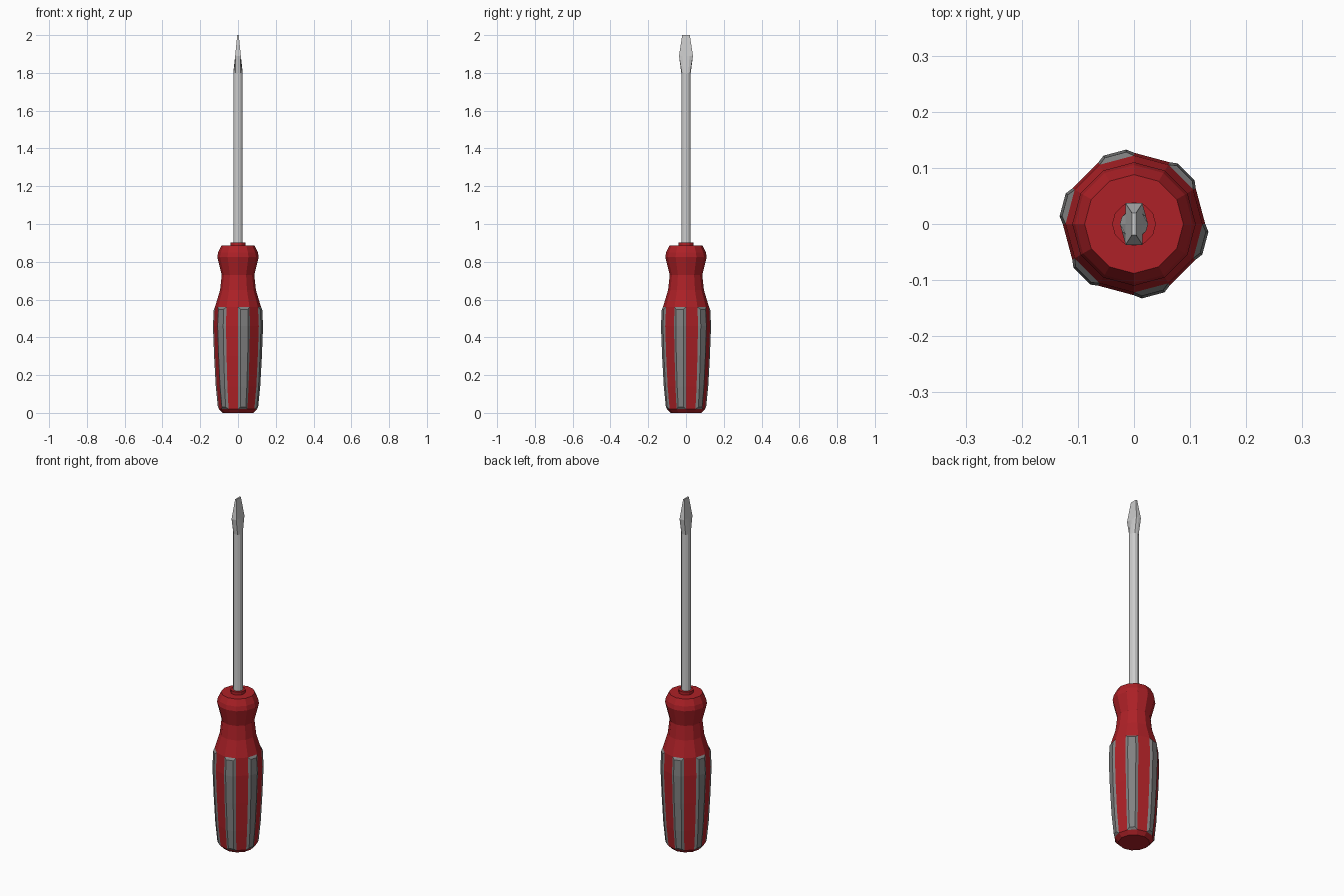
import bpy, bmesh
from math import sin, cos, pi

if "Cube" in bpy.data.objects:
    bpy.data.objects.remove(bpy.data.objects["Cube"])

SIDES = 12


def material(name, rgb):
    m = bpy.data.materials.new(name)
    m.diffuse_color = (*rgb, 1)
    m.use_nodes = True
    m.node_tree.nodes["Principled BSDF"].inputs["Base Color"].default_value = m.diffuse_color
    return m


def circle(r, z):
    return [(r * cos(2 * pi * i / SIDES), r * sin(2 * pi * i / SIDES), z) for i in range(SIDES)]


def loft(bm, rings):
    """Skin a stack of rings; returns side faces as [segment][side]."""
    vs = [[bm.verts.new(p) for p in ring] for ring in rings]
    grid = []
    for a, b in zip(vs, vs[1:]):
        grid.append([bm.faces.new((a[i], a[(i + 1) % SIDES], b[(i + 1) % SIDES], b[i]))
                     for i in range(SIDES)])
    bm.faces.new(vs[0][::-1])
    bm.faces.new(vs[-1])
    bm.normal_update()
    return grid


def finish(bm, name, mats=()):
    me = bpy.data.meshes.new(name)
    bm.to_mesh(me)
    bm.free()
    for m in mats:
        me.materials.append(m)
    ob = bpy.data.objects.new(name, me)
    bpy.context.collection.objects.link(ob)


red = material("red_plastic", (0.42, 0.015, 0.02))
rubber = material("grip_rubber", (0.22, 0.22, 0.22))

# Handle: lathed twelve-sided profile (radius, height)
profile = [(0.08, 0), (0.1, 0.02), (0.112, 0.14), (0.121, 0.3), (0.127, 0.46), (0.122, 0.56),
           (0.095, 0.65), (0.086, 0.73), (0.11, 0.825), (0.105, 0.85), (0.088, 0.885)]
bm = bmesh.new()
grid = loft(bm, [circle(r, z) for r, z in profile])

# Raised rubber grips on every other side
grips = [grid[s][i] for s in range(1, 5) for i in range(1, SIDES, 2)]
rim = bmesh.ops.inset_region(bm, faces=grips, thickness=0.012, depth=0.009,
                             use_even_offset=True, use_boundary=True)["faces"]
for f in grips + rim:
    f.material_index = 1
finish(bm, "handle", (red, rubber))

# Collar where the shaft enters the handle
bm = bmesh.new()
loft(bm, [circle(0.039, 0.87), circle(0.039, 0.902)])
finish(bm, "collar", (red,))


# Shaft flowing into a flat blade tip
def blade_ring(hx, hy, z):
    wx, wy = (1, 1, 1, 0), (0, 0.5, 1, 1)
    pts = []
    for i in range(SIDES):
        q, k = divmod(i, 3)
        k = 3 - k if q % 2 else k
        sx = 1 if q in (0, 3) else -1
        sy = 1 if q < 2 else -1
        pts.append((sx * wx[k] * hx, sy * wy[k] * hy, z))
    return pts


bm = bmesh.new()
loft(bm, [circle(0.025, 0.88), circle(0.025, 1.8),
          blade_ring(0.015, 0.037, 1.89), blade_ring(0.004, 0.02, 2.0)])
finish(bm, "shaft_and_blade")
